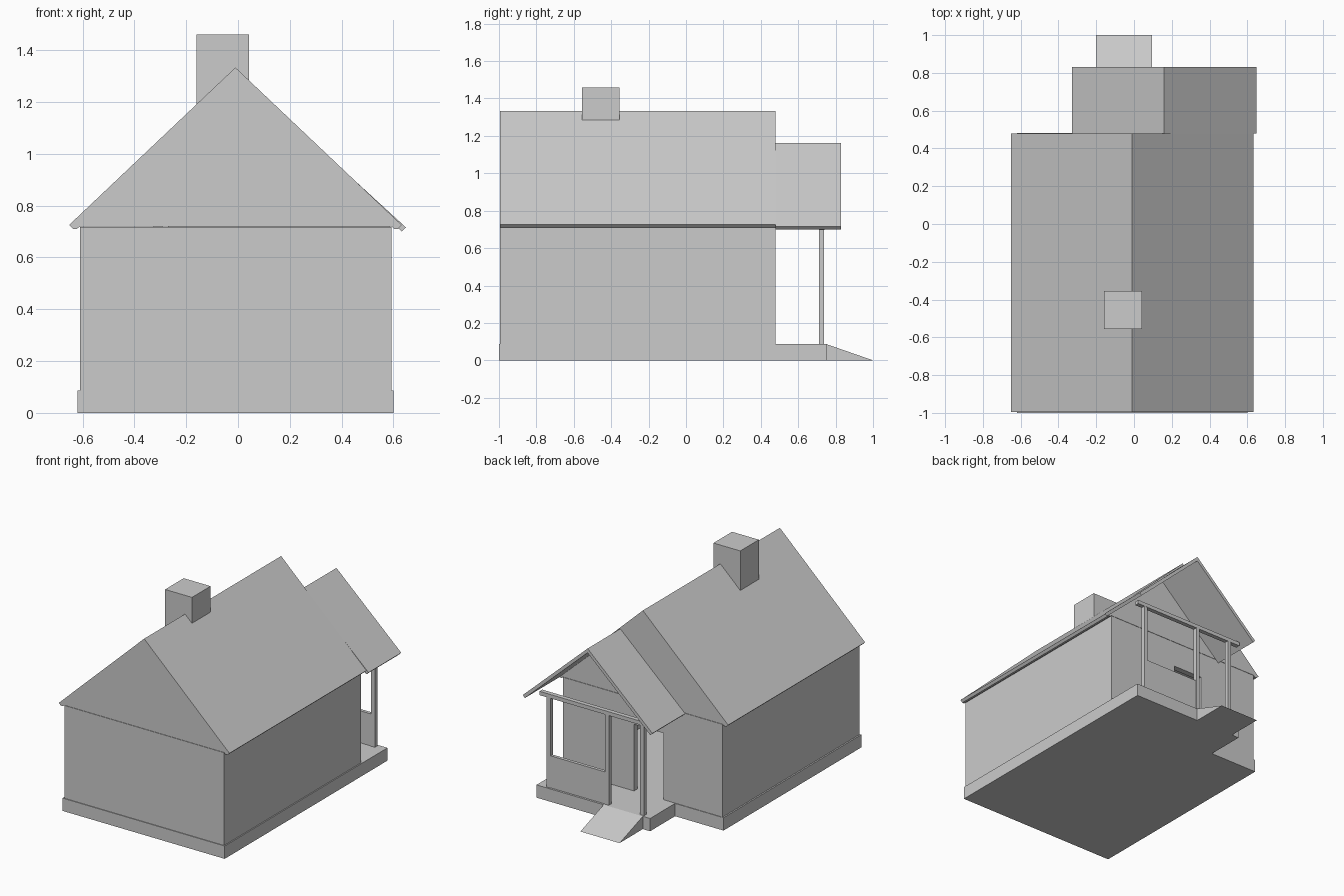
import bpy
import bmesh
from mathutils import Vector

if "Cube" in bpy.data.objects:
    bpy.data.objects.remove(bpy.data.objects["Cube"])


def prism(name, pts, lo, hi, axis):
    """Extrude a 2D outline along an axis: x uses (y,z), y uses (x,z), z uses (x,y)."""
    place = {
        'x': lambda a, b: Vector((lo, a, b)),
        'y': lambda a, b: Vector((a, lo, b)),
        'z': lambda a, b: Vector((a, b, lo)),
    }[axis]
    step = Vector([(hi - lo) if axis == k else 0 for k in 'xyz'])
    bm = bmesh.new()
    face = bm.faces.new([bm.verts.new(place(a, b)) for a, b in pts])
    ext = bmesh.ops.extrude_face_region(bm, geom=[face])
    verts = [g for g in ext['geom'] if isinstance(g, bmesh.types.BMVert)]
    bmesh.ops.translate(bm, vec=step, verts=verts)
    bmesh.ops.recalc_face_normals(bm, faces=bm.faces)
    mesh = bpy.data.meshes.new(name)
    bm.to_mesh(mesh)
    bm.free()
    obj = bpy.data.objects.new(name, mesh)
    bpy.context.collection.objects.link(obj)
    return obj


def box(name, x0, x1, y0, y1, z0, z1):
    return prism(name, [(x0, y0), (x1, y0), (x1, y1), (x0, y1)], z0, z1, 'z')


FLOOR = 0.087
WALL_TOP = 0.718
T = 0.04  # wall thickness

# Foundation slab, including the porch floor
prism("foundation", [(-0.62, -1), (0.60, -1), (0.60, 0.75), (-0.255, 0.75),
                     (-0.255, 0.482), (-0.62, 0.482)], 0, FLOOR, 'z')

# Entry ramp
prism("entry_ramp", [(0.75, 0), (1.0, 0), (0.75, FLOOR)], -0.20, 0.095, 'x')

# House walls: hollow shell, doorway notched into the porch side
box("front_wall", -0.61, 0.592, -0.995, -0.995 + T, FLOOR, WALL_TOP)
for name, x in (("left_wall", -0.61), ("right_wall", 0.592 - T)):
    box(name, x, x + T, -0.995 + T, 0.478 - T, FLOOR, WALL_TOP)
prism("doorway_wall", [(-0.61, FLOOR), (-0.165, FLOOR), (-0.165, 0.54), (0.057, 0.54),
                       (0.057, FLOOR), (0.592, FLOOR), (0.592, WALL_TOP),
                       (-0.61, WALL_TOP)], 0.478 - T, 0.478, 'y')

# Main gabled roof with closed ends and small eaves
prism("main_roof", [(-0.01, 1.333), (-0.652, 0.725), (-0.637, 0.71), (-0.622, 0.71),
                    (-0.61, 0.72), (0.592, 0.72), (0.602, 0.71), (0.617, 0.71),
                    (0.632, 0.725)], -0.995, 0.478, 'y')

# Chimney, sunk into the ridge
box("chimney", -0.16, 0.042, -0.555, -0.355, 1.1, 1.46)

# Porch roof: thin open chevron
prism("porch_roof", [(0.16, 1.163), (-0.328, 0.716), (-0.312, 0.70),
                     (0.16, 1.134), (0.632, 0.70), (0.648, 0.716)], 0.478, 0.83, 'y')

# Porch beam, posts and half wall
box("porch_beam", -0.27, 0.585, 0.71, 0.74, 0.698, 0.724)
for i, x in enumerate((-0.187, 0.078, 0.518)):
    box(f"porch_post_{i + 1}", x - 0.014, x + 0.014, 0.711, 0.739, FLOOR, 0.70)
box("porch_half_wall", 0.085, 0.51, 0.714, 0.736, FLOOR, 0.305)
